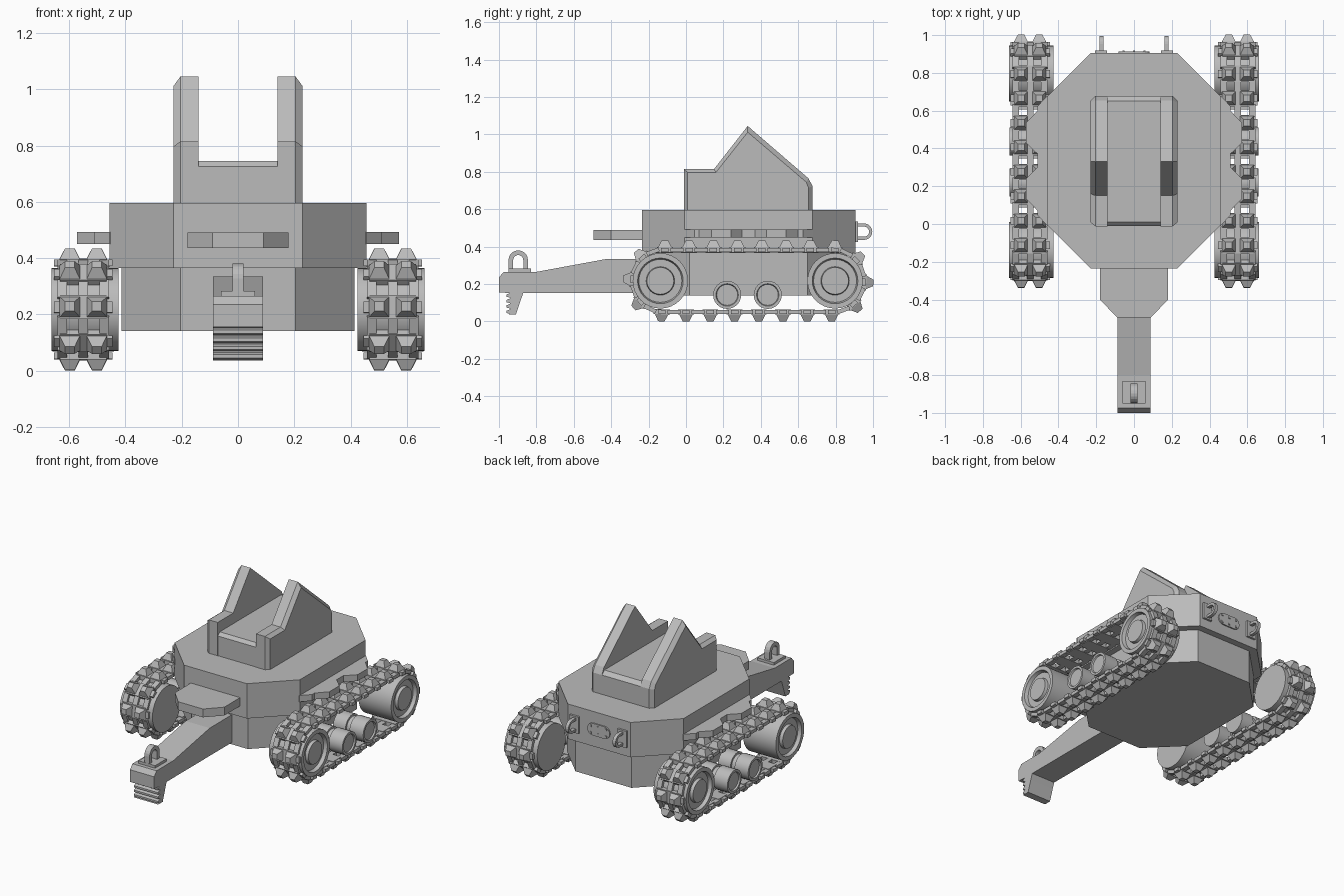
import bpy, bmesh
from math import sin, cos, pi
from mathutils import Matrix, Vector

if "Cube" in bpy.data.objects:
    bpy.data.objects.remove(bpy.data.objects["Cube"], do_unlink=True)

GREY = (0.5, 0.5, 0.5, 1)
mat = bpy.data.materials.new("plain_grey")
mat.use_nodes = True
mat.diffuse_color = GREY
mat.node_tree.nodes["Principled BSDF"].inputs["Base Color"].default_value = GREY


def finish(name, bm, smooth=False):
    bmesh.ops.recalc_face_normals(bm, faces=bm.faces)
    mesh = bpy.data.meshes.new(name)
    bm.to_mesh(mesh)
    bm.free()
    mesh.materials.append(mat)
    obj = bpy.data.objects.new(name, mesh)
    bpy.context.collection.objects.link(obj)
    if smooth:
        bpy.ops.object.select_all(action="DESELECT")
        bpy.context.view_layer.objects.active = obj
        obj.select_set(True)
        bpy.ops.object.shade_smooth_by_angle(angle=0.6)
    return obj


def loft(bm, rings):
    """Skin a list of equal-length point rings and cap both ends."""
    loops = [[bm.verts.new(p) for p in ring] for ring in rings]
    n = len(loops[0])
    for a, b in zip(loops, loops[1:]):
        for i in range(n):
            j = (i + 1) % n
            bm.faces.new((a[i], a[j], b[j], b[i]))
    bm.faces.new(loops[0])
    bm.faces.new(loops[-1])


def place(axis, u, v, w):
    return {"x": (w, u, v), "y": (u, w, v), "z": (u, v, w)}[axis]


def prism(name, axis, pts, a, b):
    bm = bmesh.new()
    loft(bm, [[place(axis, u, v, w) for u, v in pts] for w in (a, b)])
    return finish(name, bm)


def box(bm, centre, size, frame=Matrix()):
    m = frame @ Matrix.Translation(centre) @ Matrix.Diagonal((*size, 1))
    bmesh.ops.create_cube(bm, size=1, matrix=m)


def block(name, centre, size):
    bm = bmesh.new()
    box(bm, centre, size)
    return finish(name, bm)


def lathe(name, profile, s, y, z, steps=32):
    """Turn (x, radius) points about an axis along x."""
    bm = bmesh.new()
    verts = [bm.verts.new((s * x, y, z + r)) for x, r in profile]
    edges = [bm.edges.new(p) for p in zip(verts, verts[1:])]
    bmesh.ops.spin(bm, geom=verts + edges, cent=(0, y, z), axis=(1, 0, 0),
                   angle=2 * pi, steps=steps, use_merge=True)
    bmesh.ops.remove_doubles(bm, verts=bm.verts, dist=1e-5)
    return finish(name, bm, True)


def octagon(half_x, half_y, cut, cy):
    quarter = [(half_x, half_y - cut), (half_x - cut, half_y)]
    half = quarter + [(-x, y) for x, y in reversed(quarter)]
    return [(x, cy + y) for x, y in half] + [(-x, cy - y) for x, y in half]


def arch(name, x, cy, cz, outer, inner, leg, turn, width):
    """Flat U-shaped loop standing in the yz plane, opened opposite to turn."""
    pts = []
    for r, order in ((outer, 1), (inner, -1)):
        arc = [(r * cos(pi * i / 10), r * sin(pi * i / 10)) for i in range(11)]
        pts += ([(r, -leg)] + arc + [(-r, -leg)])[::order]
    c, s = cos(turn), sin(turn)
    pts = [(cy + c * u - s * v, cz + s * u + c * v) for u, v in pts]
    return prism(name, "x", pts, x - width / 2, x + width / 2)


# Hull
prism("lower_hull", "z", octagon(0.415, 0.525, 0.21, 0.335), 0.14, 0.37)
prism("upper_hull", "z", octagon(0.457, 0.57, 0.228, 0.335), 0.365, 0.595)

# Front shelf and notched side guards
prism("front_shelf", "z", [(0.18, -0.2), (0.18, -0.4), (0.09, -0.495),
                           (-0.09, -0.495), (-0.18, -0.4), (-0.18, -0.2)], 0.435, 0.49)
guard_half = [(0.4, 0.345), (0.457, 0.345), (0.51, 0.29), (0.51, 0.265),
              (0.572, 0.2), (0.572, 0.095), (0.51, 0.035)]
guard = [(x, 0.335 - d) for x, d in guard_half]
guard += [(x, 0.335 + d) for x, d in reversed(guard_half)]
for side, s in (("left", 1), ("right", -1)):
    prism(side + "_guard", "z", [(s * x, y) for x, y in guard], 0.45, 0.492)

# Cradle on the deck: floor and two peaked walls with chamfered outsides
prism("cradle_floor", "x", [(-0.01, 0.59), (-0.01, 0.725), (0.01, 0.745),
                            (0.65, 0.745), (0.677, 0.722), (0.677, 0.59)], -0.141, 0.141)
wall = [(-0.012, 0.59), (-0.012, 0.815), (0.15, 0.815), (0.33, 1.045),
        (0.655, 0.765), (0.677, 0.722), (0.677, 0.59)]
wall_inset = [(0.008, 0.59), (0.008, 0.797), (0.16, 0.797), (0.33, 1.012),
              (0.643, 0.745), (0.655, 0.715), (0.655, 0.59)]
for side, s in (("left", 1), ("right", -1)):
    bm = bmesh.new()
    loft(bm, [[(s * x, y, z) for y, z in ring]
              for x, ring in ((0.14, wall), (0.205, wall), (0.229, wall_inset))])
    finish(side + "_cradle_wall", bm)

# Front arm with a toothed claw
arm = [(-0.18, 0.152), (-0.18, 0.335), (-0.42, 0.335), (-0.8, 0.265), (-0.975, 0.265),
       (-1, 0.235), (-1, 0.155)]
for i in range(4):
    z = 0.152 - i * 0.029
    arm += [(-0.94, z), (-0.96, z - 0.008), (-0.96, z - 0.02), (-0.94, z - 0.025)]
arm += [(-0.958, 0.036), (-0.91, 0.036), (-0.885, 0.11), (-0.87, 0.152)]
prism("front_arm", "x", arm, -0.088, 0.088)
block("arm_loop_base", (0, -0.89, 0.272), (0.12, 0.12, 0.02))
arch("arm_loop", 0, -0.897, 0.328, 0.052, 0.027, 0.05, 0, 0.038)

# Rear tow loops and hatch
for side, s in (("left", 1), ("right", -1)):
    block(side + "_tow_base", (s * 0.175, 0.911, 0.48), (0.065, 0.016, 0.11))
    arch(side + "_tow_loop", s * 0.172, 0.952, 0.48, 0.044, 0.027, 0.04, -pi / 2, 0.022)
stadium = []
for i in range(18):
    a = -pi / 2 + pi * (i % 9) / 8 + (pi if i > 8 else 0)
    stadium.append(((0.042 if i < 9 else -0.042) + 0.04 * cos(a), 0.48 + 0.04 * sin(a)))
prism("rear_hatch", "y", stadium, 0.9, 0.913)
bm = bmesh.new()
for x in (-0.055, 0, 0.055):
    for z in (0.457, 0.503):
        box(bm, (x, 0.914, z), (0.012, 0.008, 0.012))
finish("hatch_bolts", bm)

# Tracks: loop of links following two half circles and two straights
Y0, Y1, ZC, R, LINKS = -0.12, 0.785, 0.217, 0.166, 22
RUN = Y1 - Y0
TOTAL = 2 * RUN + 2 * pi * R


def track_frame(d):
    """Frame on the loop: local y runs along it and local z points outward."""
    d %= TOTAL
    if d < RUN:
        y, a = Y0 + d, 0
    elif d < RUN + pi * R:
        y, a = Y1, (d - RUN) / R
    elif d < 2 * RUN + pi * R:
        y, a = Y1 - (d - RUN - pi * R), pi
    else:
        y, a = Y0, pi + (d - 2 * RUN - pi * R) / R
    out = Vector((0, sin(a), -cos(a)))
    along = Vector((0, cos(a), sin(a)))
    m = Matrix((along.cross(out), along, out)).transposed().to_4x4()
    m.translation = Vector((0, y, ZC)) + out * R
    return m


def add_spike(bm, x, frame):
    rings = [[frame @ Vector((x + i * h, j * h, z))
              for i, j in ((-1, -1), (1, -1), (1, 1), (-1, 1))]
             for h, z in ((0.036, 0.013), (0.017, 0.051))]
    loft(bm, rings)


wheel = [(0.425, 0), (0.425, 0.148), (0.663, 0.148), (0.663, 0.122), (0.64, 0.115),
         (0.64, 0.076), (0.66, 0.072), (0.66, 0)]
roller = [(0.44, 0), (0.44, 0.075), (0.53, 0.075), (0.53, 0.062), (0.56, 0.062),
          (0.56, 0.075), (0.66, 0.075), (0.66, 0.06), (0.65, 0.056), (0.65, 0)]
pitch = TOTAL / LINKS
for side, s in (("left", 1), ("right", -1)):
    bm = bmesh.new()
    shift = Matrix.Translation((s * 0.55, 0, 0))
    for k in range(LINKS):
        pad = shift @ track_frame(-Y0 + k * pitch)
        joint = shift @ track_frame(-Y0 + (k + 0.5) * pitch)
        box(bm, (0, 0, 0), (0.165, 0.085, 0.028), pad)
        box(bm, (0, 0, 0), (0.208, 0.04, 0.022), pad)
        for x in (-0.075, 0, 0.075):
            box(bm, (x, 0, 0), (0.034, 0.07, 0.022), joint)
        for x in (-0.048, 0.048):
            add_spike(bm, x, pad)
    finish(side + "_track", bm)
    for place_name, y in (("front", -0.137), ("rear", 0.797)):
        lathe(f"{side}_{place_name}_wheel", wheel, s, y, ZC)
    for place_name, y in (("front", 0.22), ("rear", 0.437)):
        lathe(f"{side}_{place_name}_roller", roller, s, y, 0.142, 24)
